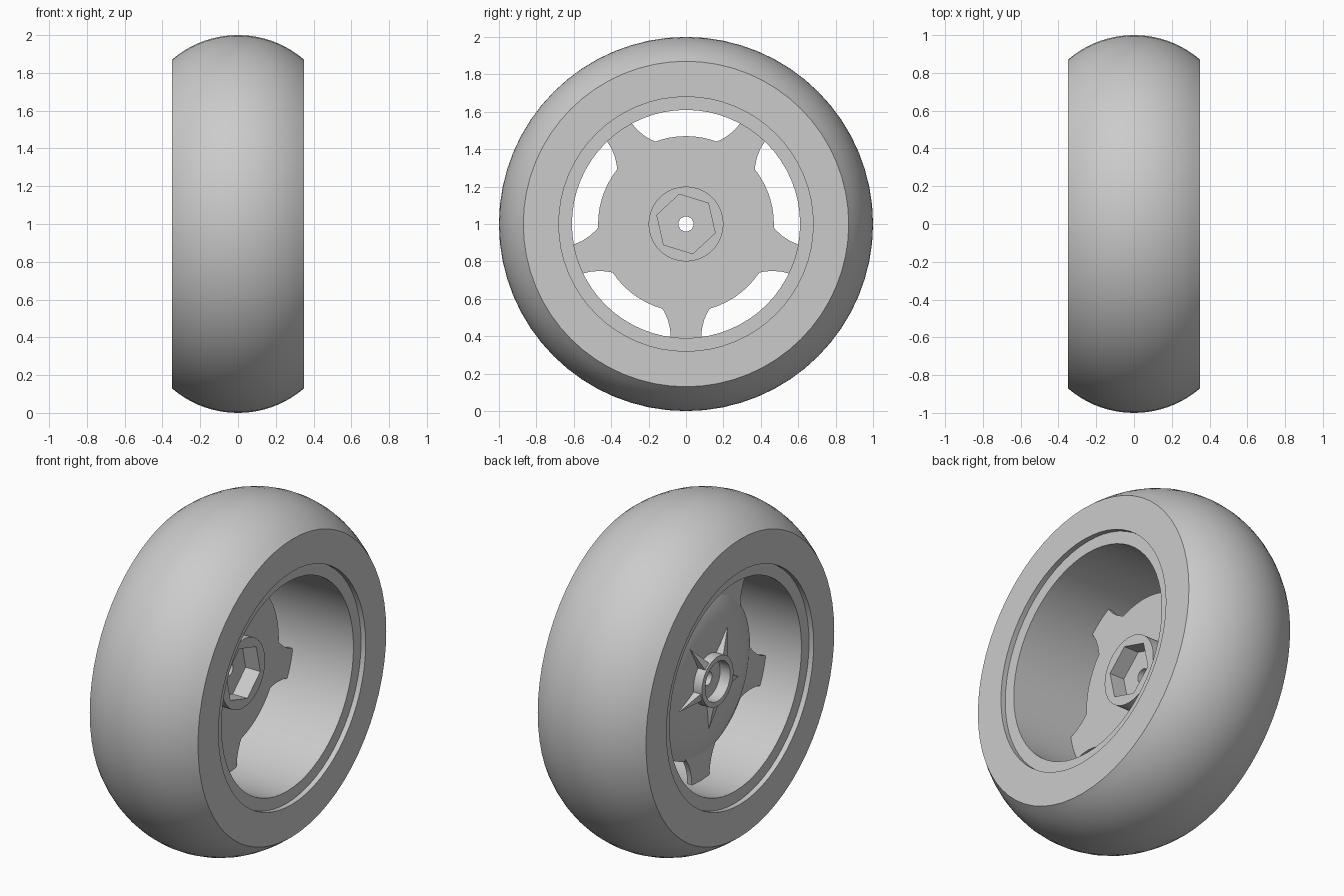
import bpy
import bmesh
import math

cube = bpy.data.objects.get("Cube")
if cube:
    bpy.data.objects.remove(cube, do_unlink=True)

SEGMENTS = 64
SPOKES = 5

grey = bpy.data.materials.new("light_grey")
grey.use_nodes = True
grey.diffuse_color = (0.6, 0.6, 0.6, 1)
grey.node_tree.nodes["Principled BSDF"].inputs["Base Color"].default_value = (0.6, 0.6, 0.6, 1)


def finish(name, bm, smooth=True):
    """Turn a bmesh into an object centred on the axle."""
    bmesh.ops.recalc_face_normals(bm, faces=bm.faces)
    mesh = bpy.data.meshes.new(name)
    bm.to_mesh(mesh)
    bm.free()
    mesh.materials.append(grey)
    obj = bpy.data.objects.new(name, mesh)
    obj.location.z = 1
    bpy.context.collection.objects.link(obj)
    if smooth:
        smooth_object(obj)
    return obj


def smooth_object(obj):
    bpy.ops.object.select_all(action="DESELECT")
    obj.select_set(True)
    bpy.context.view_layer.objects.active = obj
    bpy.ops.object.shade_smooth_by_angle(angle=math.radians(25))


def lathe(name, profile, smooth=True):
    """Revolve a closed (x, radius) profile around the x axis."""
    bm = bmesh.new()
    rings = []
    for i in range(SEGMENTS):
        a = math.tau * i / SEGMENTS
        rings.append([bm.verts.new((x, r * math.cos(a), r * math.sin(a))) for x, r in profile])
    n = len(profile)
    for i, ring in enumerate(rings):
        after = rings[(i + 1) % SEGMENTS]
        for j in range(n):
            k = (j + 1) % n
            bm.faces.new((ring[j], ring[k], after[k], after[j]))
    return finish(name, bm, smooth)


def prism(name, outline, x0, x1, turn=0, smooth=True):
    """Extrude a (radial, sideways) outline along x, turned about the axle."""
    bm = bmesh.new()
    c, s = math.cos(turn), math.sin(turn)
    ends = [[bm.verts.new((x, u * c - v * s, u * s + v * c)) for u, v in outline] for x in (x0, x1)]
    for end in ends:
        bm.faces.new(end)
    n = len(outline)
    for j in range(n):
        k = (j + 1) % n
        bm.faces.new((ends[0][j], ends[0][k], ends[1][k], ends[1][j]))
    return finish(name, bm, smooth)


# Tyre: crowned tread, flat side walls
HALF, CROWN = 0.35, 0.536
tread = []
for i in range(21):
    x = -HALF + 2 * HALF * i / 20
    tread.append((x, 1 - CROWN + math.sqrt(CROWN ** 2 - x ** 2)))
lathe("tyre", tread + [(HALF, 0.68), (-HALF, 0.68)])

# Rim barrel, slightly inset from the side walls
lathe("rim", [(-0.32, 0.685), (0.32, 0.685), (0.32, 0.61), (-0.32, 0.61)])

# Centre disc: flat front with raised hub, domed back with a short collar
disc = lathe("centre_disc", [
    (0.035, 0.04), (0.035, 0.2), (-0.065, 0.2), (-0.065, 0.47), (-0.085, 0.47),
    (-0.112, 0.42), (-0.133, 0.36), (-0.146, 0.29), (-0.15, 0.2), (-0.15, 0.145),
    (-0.205, 0.145), (-0.205, 0.115), (-0.14, 0.115), (-0.14, 0.04)], smooth=False)

# Hexagonal pocket cut into the hub
hexagon = [(0.163 * math.cos(math.tau * k / 6), 0.163 * math.sin(math.tau * k / 6)) for k in range(6)]
cutter = prism("pocket_cutter", hexagon, -0.06, 0.1, math.radians(43), smooth=False)
cutter.hide_render = True
cut = disc.modifiers.new("hex_pocket", "BOOLEAN")
cut.operation = "DIFFERENCE"
cut.solver = "EXACT"
cut.object = cutter
bpy.context.view_layer.objects.active = disc
bpy.ops.object.modifier_apply(modifier=cut.name)
bpy.data.objects.remove(cutter, do_unlink=True)
smooth_object(disc)

# Flared spokes and tapered ribs behind the disc
edge = [(0.43, 0.14), (0.47, 0.116), (0.51, 0.098), (0.56, 0.085), (0.63, 0.08)]
spoke_outline = edge + [(r, -w) for r, w in reversed(edge)]
for i in range(SPOKES):
    turn = -math.pi / 2 + math.tau * i / SPOKES
    prism(f"spoke_{i + 1}", spoke_outline, -0.095, -0.066, turn)

    rib = prism(f"rib_{i + 1}", [(0.13, -0.025), (0.29, 0), (0.13, 0.025)], -0.2, -0.13, turn, smooth=False)
    # Lower the outer tip so the rib slopes down to the disc
    for v in rib.data.vertices:
        if math.hypot(v.co.y, v.co.z) > 0.2 and v.co.x < -0.19:
            v.co.x = -0.149
